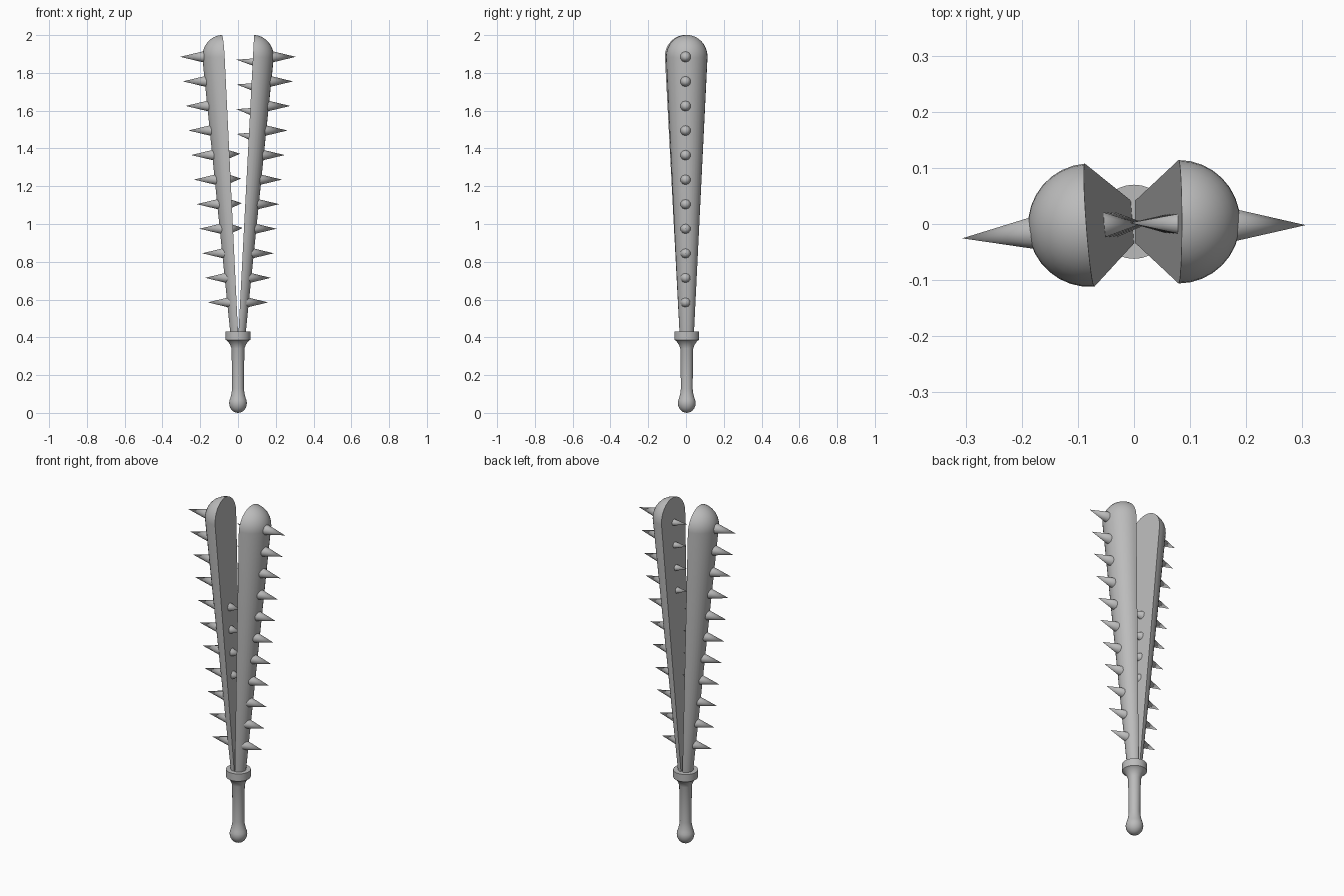
import bpy, bmesh, math
from mathutils import Matrix, Vector

cube = bpy.data.objects.get("Cube")
if cube:
    bpy.data.objects.remove(cube, do_unlink=True)

GREY = (0.5, 0.5, 0.5, 1)
mat = bpy.data.materials.new("plain grey")
mat.use_nodes = True
mat.diffuse_color = GREY
mat.node_tree.nodes["Principled BSDF"].inputs["Base Color"].default_value = GREY

CENTRE_Y = 0.004   # the handle axis
COLLAR_TOP = 0.43


def finish(name, bm, angle=40):
    bmesh.ops.recalc_face_normals(bm, faces=bm.faces)
    mesh = bpy.data.meshes.new(name)
    bm.to_mesh(mesh)
    bm.free()
    mesh.materials.append(mat)
    obj = bpy.data.objects.new(name, mesh)
    bpy.context.collection.objects.link(obj)
    bpy.ops.object.select_all(action='DESELECT')
    obj.select_set(True)
    bpy.context.view_layer.objects.active = obj
    bpy.ops.object.shade_smooth_by_angle(angle=math.radians(angle))
    return obj


def lathe(profile, start, sweep, steps):
    """Spin an (r, z) profile about z."""
    bm = bmesh.new()
    verts = [bm.verts.new((r * math.cos(start), r * math.sin(start), z)) for r, z in profile]
    edges = [bm.edges.new(pair) for pair in zip(verts, verts[1:])]
    bmesh.ops.spin(bm, geom=verts + edges, cent=(0, 0, 0), axis=(0, 0, 1),
                   angle=sweep, steps=steps)
    bmesh.ops.remove_doubles(bm, verts=bm.verts, dist=1e-5)
    return bm


# Handle: ball pommel, slim grip, flared collar
ball = [(0.047 * math.sin(a), 0.052 - 0.052 * math.cos(a))
        for a in (math.radians(15 * i) for i in range(9))]
grip = [(0.034, 0.105), (0.031, 0.13), (0.034, 0.34), (0.041, 0.36), (0.055, 0.38),
        (0.066, 0.387), (0.066, COLLAR_TOP), (0, COLLAR_TOP)]
bm = lathe(ball + grip, 0, math.tau, 32)
bm.transform(Matrix.Translation((0, CENTRE_Y, 0)))
finish("handle", bm)

# Two split halves of the club, leaning apart
LENGTH, DOME, TOP_R = 1.573, 0.115, 0.11
dome = [(TOP_R * math.cos(a), LENGTH - DOME + DOME * math.sin(a))
        for a in (math.radians(11.25 * i) for i in range(8))]
profile = [(0, -0.01), (0.038, -0.01)] + dome + [(0, LENGTH)]
for name, turn in (("left_half", 0), ("right_half", math.pi + math.radians(4.4))):
    bm = lathe(profile, -math.pi / 2, math.pi, 16)
    bmesh.ops.holes_fill(bm, edges=[e for e in bm.edges if e.is_boundary], sides=0)
    bm.transform(Matrix.Translation((0, CENTRE_Y, COLLAR_TOP))
                 @ Matrix.Rotation(turn, 4, 'Z')
                 @ Matrix.Translation((0.003, 0, 0))
                 @ Matrix.Rotation(math.radians(3), 4, 'Y'))
    finish(name, bm, 30)


def spike(name, base, tip, radius):
    base, tip = Vector(base), Vector(tip)
    axis = tip - base
    bm = bmesh.new()
    bmesh.ops.create_cone(bm, cap_ends=True, segments=10, radius1=radius, radius2=0,
                          depth=axis.length)
    bm.transform(Matrix.Translation((base + tip) / 2)
                 @ axis.to_track_quat('Z', 'Y').to_matrix().to_4x4())
    finish(name, bm, 50)


# Outer spikes, one row down each half
for side, label in ((1, "left"), (-1, "right")):
    skew = 0.077 if side < 0 else 0
    for i in range(11):
        z = 0.585 + 0.13 * i
        tip_x = side * (0.16 + 0.0146 * i)
        base_x = tip_x - side * 0.13
        spike(f"{label}_outer_spike_{i + 1}", (base_x, base_x * skew - 0.002, z),
              (tip_x, tip_x * skew - 0.002, z), 0.031)

# Inner spikes: upper ones on the left half, middle ones on the right half
for i in range(4):
    z = 1.477 + 0.131 * i
    spike(f"left_inner_spike_{i + 1}", (0.078 + 0.007 * i, 0, z - 0.015),
          (-0.008, 0.002, z), 0.023)
    z = 0.975 + 0.131 * i
    spike(f"right_inner_spike_{i + 1}", (-0.044 - 0.007 * i, -0.002, z),
          (0.024 - 0.004 * i, 0, z + 0.004), 0.028)
